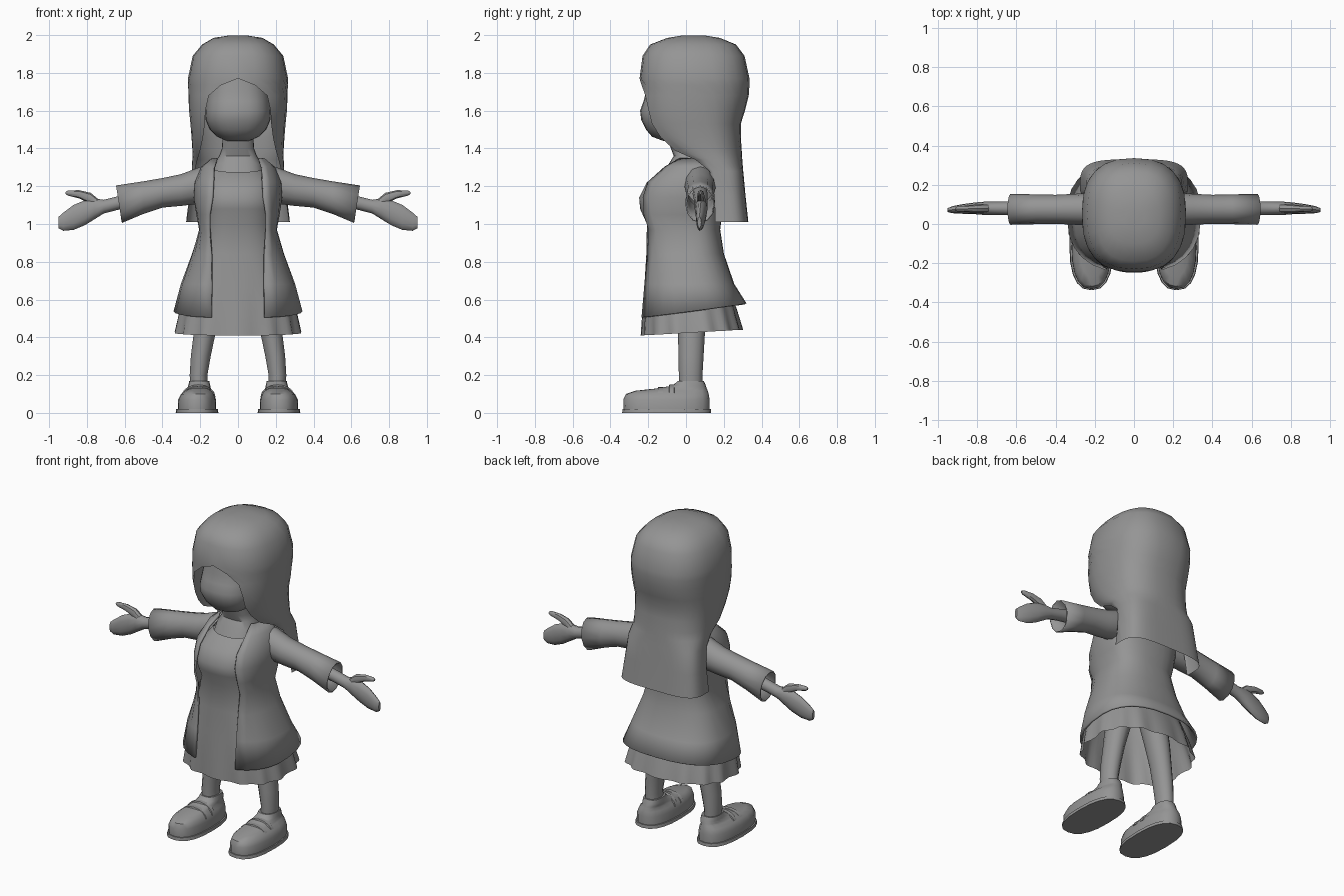
import bpy, bmesh, math

grey = bpy.data.materials.new("plain grey")
grey.diffuse_color = (0.3, 0.3, 0.3, 1)


def spow(v, e):
    return math.copysign(abs(v) ** e, v)


def loft(name, rings, cap_start=False, cap_end=False, mirror=False, thick=0, sharp=40):
    """Skin a list of equal-length point rings."""
    bm = bmesh.new()
    vs = [[bm.verts.new(p) for p in r] for r in rings]
    for a, b in zip(vs, vs[1:]):
        for i in range(len(a) - 1):
            bm.faces.new((a[i], a[i + 1], b[i + 1], b[i]))
    if cap_start:
        bm.faces.new(vs[0][:-1])
    if cap_end:
        bm.faces.new(vs[-1][:-1])
    bmesh.ops.remove_doubles(bm, verts=bm.verts, dist=0.0005)
    bmesh.ops.recalc_face_normals(bm, faces=bm.faces)
    me = bpy.data.meshes.new(name)
    bm.to_mesh(me)
    bm.free()
    me.materials.append(grey)
    ob = bpy.data.objects.new(name, me)
    bpy.context.collection.objects.link(ob)
    bpy.ops.object.select_all(action='DESELECT')
    ob.select_set(True)
    bpy.context.view_layer.objects.active = ob
    bpy.ops.object.shade_smooth_by_angle(angle=math.radians(sharp))
    if thick:
        m = ob.modifiers.new("thickness", 'SOLIDIFY')
        m.thickness, m.offset = thick, 0
    if mirror:
        m = ob.modifiers.new("mirror", 'MIRROR')
        m.use_mirror_merge = False
    return ob


def section(z, rx, xe, ye, cy, yb, tilt=0, e=0.8, n=24, cx=0, pleat=0):
    """Horizontal ring; xe > 0 leaves a gap of half-width xe at the front."""
    a0 = math.asin((xe / rx) ** (1 / e))
    k = (cy - ye) / math.cos(a0) ** e
    pts = []
    for i in range(n + 1):
        a = a0 + (2 * math.pi - 2 * a0) * i / n
        s, c = spow(math.sin(a), e), spow(math.cos(a), e)
        w = 1 + pleat * math.cos(14 * a)
        pts.append((cx + w * rx * s, cy - w * (k if c > 0 else yb - cy) * c, z - tilt * c))
    return pts


def tube(z, rx, yf, yb, **kw):
    return section(z, rx, 0, yf, (yf + yb) / 2, yb, **kw)


def xring(x, cz, rz, cy, ry, tilt=0, n=12):
    """Ring across the x axis, for arms."""
    angles = [2 * math.pi * i / n for i in range(n + 1)]
    return [(x + tilt * math.sin(a), cy + ry * math.cos(a), cz + rz * math.sin(a)) for a in angles]


# head
loft("head", [tube(*r) for r in (
    (1.44, .06, -.12, .02), (1.462, .11, -.18, .08), (1.50, .15, -.212, .12),
    (1.55, .171, -.237, .14), (1.60, .174, -.243, .15), (1.65, .17, -.225, .15),
    (1.70, .165, -.212, .15), (1.80, .15, -.2, .15))], True, True)

# neck and upper chest
loft("neck", [tube(*r) for r in (
    (1.49, .08, -.11, .03), (1.40, .085, -.08, .05), (1.36, .10, -.065, .07),
    (1.32, .125, -.09, .11), (1.24, .14, -.13, .12))], True, True)

# long hair: closed crown, open around the face, flat curtain down the back
hair = [
    (1.998, .05, 0, -.02, .04, .10), (1.985, .13, 0, -.10, .04, .18),
    (1.95, .19, 0, -.19, .04, .265), (1.89, .24, 0, -.23, .045, .31),
    (1.77, .265, 0, -.246, .05, .336), (1.735, .265, .09, -.235, .05, .336),
    (1.68, .263, .155, -.215, .05, .332), (1.60, .26, .172, -.198, .05, .312),
    (1.53, .252, .176, -.18, .06, .29), (1.46, .246, .185, -.135, .08, .29),
    (1.39, .242, .20, -.06, .10, .295), (1.34, .242, .215, .05, .13, .298)]
curtain = [(1.28, .245, .23, .125, .16, .303), (1.15, .258, .25, .15, .18, .315),
           (1.01, .275, .27, .155, .19, .33)]
loft("hair", [section(*r) for r in hair] + [section(*r, e=.55) for r in curtain],
     cap_start=True)

# dress with a pleated hem
loft("dress", [tube(*r[:4], n=84, tilt=r[4], pleat=r[5]) for r in (
    (1.30, .135, -.125, .13, .025, 0), (1.22, .185, -.208, .15, 0, 0),
    (1.14, .20, -.248, .16, 0, 0), (1.08, .195, -.243, .16, 0, 0),
    (1.00, .185, -.207, .155, 0, 0), (.84, .215, -.21, .17, 0, 0),
    (.68, .27, -.22, .22, 0, 0), (.54, .31, -.228, .265, .01, .015),
    (.425, .332, -.232, .295, .015, .03))])

# open coat
loft("coat", [section(*r) for r in (
    (1.345, .135, .11, -.03, .05, .12), (1.30, .19, .125, -.11, .06, .15),
    (1.22, .225, .13, -.20, .05, .175), (1.14, .23, .135, -.225, .04, .185),
    (1.05, .215, .15, -.22, .03, .185), (.97, .20, .15, -.195, .02, .175),
    (.84, .238, .14, -.20, .02, .195), (.68, .297, .138, -.215, .03, .25),
    (.54, .336, .14, -.23, .05, .315, .037))], thick=.012)

# sleeves with flared open cuffs
loft("sleeve", [xring(*r) for r in (
    (.10, 1.23, .09, .07, .075), (.20, 1.205, .093, .075, .08),
    (.30, 1.18, .08, .075, .075), (.40, 1.165, .074, .075, .07),
    (.50, 1.14, .082, .075, .072), (.63, 1.105, .095, .075, .075, .015))],
    mirror=True, thick=.008)

# forearm and mitten hand
loft("hand", [xring(*r) for r in (
    (.40, 1.16, .045, .075, .04), (.64, 1.11, .036, .08, .034), (.71, 1.092, .036, .08, .034),
    (.76, 1.08, .055, .08, .034), (.81, 1.06, .066, .08, .03), (.87, 1.035, .066, .077, .025),
    (.925, 1.012, .048, .073, .018), (.95, 1.008, .03, .071, .01))],
    True, True, mirror=True)
loft("thumb", [xring(*r, n=8) for r in (
    (.72, 1.09, .025, .08, .025), (.78, 1.135, .03, .08, .022), (.84, 1.157, .022, .078, .018),
    (.90, 1.164, .014, .076, .013), (.912, 1.164, .006, .076, .006))],
    True, True, mirror=True)

# legs
loft("leg", [tube(*r[:4], cx=r[4], n=14, e=1) for r in (
    (.75, .085, -.06, .12, .10), (.55, .07, -.05, .11, .15), (.42, .059, -.042, .10, .177),
    (.30, .054, -.04, .093, .197), (.20, .048, -.038, .087, .209), (.12, .048, -.038, .087, .205))],
    True, True, mirror=True)

# shoes
loft("shoe", [tube(*r[:4], cx=r[4], n=20) for r in (
    (.018, .102, -.33, .125, .217), (.07, .10, -.332, .125, .217),
    (.10, .088, -.318, .12, .214), (.117, .07, -.27, .115, .21),
    (.13, .062, -.15, .11, .206), (.145, .058, -.07, .105, .205),
    (.168, .053, -.045, .095, .205))], True, True, mirror=True)
loft("sole", [tube(*r, cx=.217, n=20) for r in (
    (0, .113, -.338, .133), (.02, .110, -.336, .131))], True, True, mirror=True)

# instep straps
for name, y, top in (("front_strap", -.135, .130), ("back_strap", -.075, .142)):
    arc = []
    for i in range(9):
        a = math.pi * i / 8
        x, z = .21 + .083 * math.cos(a), .085 + (top - .085) * math.sin(a)
        arc.append([(x + dr * math.cos(a), y + dy, z + dr * math.sin(a))
                    for dy, dr in ((-.016, 0), (-.012, .008), (.012, .008), (.016, 0),
                                   (0, -.01), (-.016, 0))])
    loft(name, arc, True, True, mirror=True)
